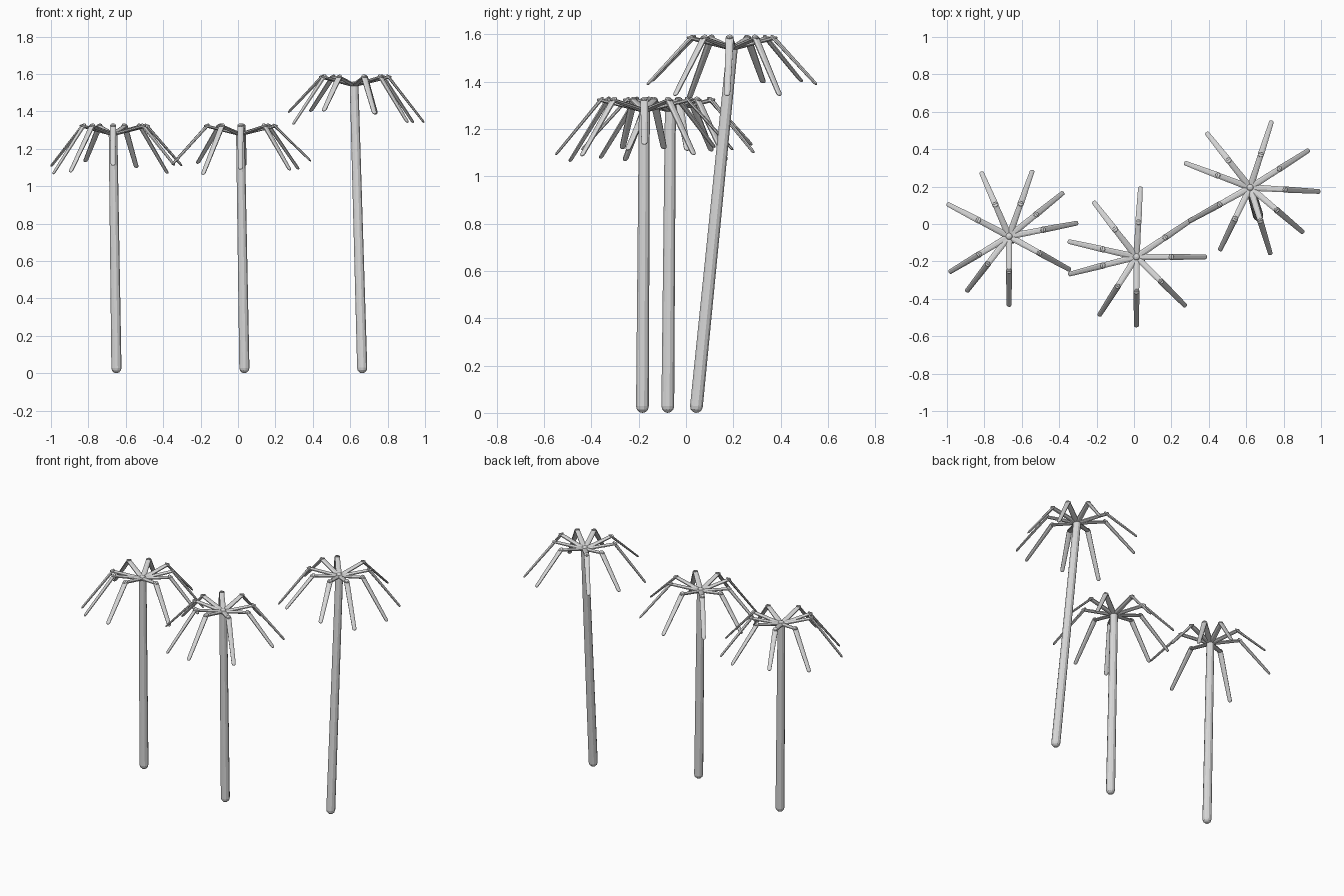
import bpy, bmesh, math
from mathutils import Vector

if "Cube" in bpy.data.objects:
    bpy.data.objects.remove(bpy.data.objects["Cube"])

grey = bpy.data.materials.new("light_grey")
grey.diffuse_color = (0.68, 0.68, 0.68, 1)
grey.use_nodes = True
grey.node_tree.nodes["Principled BSDF"].inputs["Base Color"].default_value = grey.diffuse_color


def add_capsule(bm, a, b, r0, r1, side, flat=1.0, sides=8):
    """Tapered rod with domed ends; flat squashes it across the side vector."""
    axis = (b - a).normalized()
    side = (side - axis * side.dot(axis)).normalized()
    up = side.cross(axis)
    dome = [math.radians(d) for d in (60, 30, 0)]
    profile = [(a - axis * r0 * math.sin(t), r0 * math.cos(t)) for t in dome]
    profile += [(b + axis * r1 * math.sin(t), r1 * math.cos(t)) for t in reversed(dome)]
    rings = []
    for centre, r in profile:
        ring = []
        for i in range(sides):
            t = 2 * math.pi * (i + 0.5) / sides
            ring.append(bm.verts.new(centre + side * r * math.cos(t) + up * r * flat * math.sin(t)))
        rings.append(ring)
    for lo, hi in zip(rings, rings[1:]):
        for i in range(sides):
            j = (i + 1) % sides
            bm.faces.new((lo[i], lo[j], hi[j], hi[i]))
    # Rounded poles
    for ring, pole in ((rings[0], a - axis * r0), (rings[-1], b + axis * r1)):
        p = bm.verts.new(pole)
        for i in range(sides):
            bm.faces.new((ring[i], ring[(i + 1) % sides], p))


def finish(bm, name):
    bmesh.ops.recalc_face_normals(bm, faces=bm.faces[:])
    mesh = bpy.data.meshes.new(name)
    bm.to_mesh(mesh)
    bm.free()
    mesh.materials.append(grey)
    bpy.context.collection.objects.link(bpy.data.objects.new(name, mesh))


def palm(label, base, top, fronds):
    # Leaning trunk
    bm = bmesh.new()
    add_capsule(bm, Vector(base), Vector(top), 0.028, 0.024, Vector((1, 0, 0)), sides=12)
    finish(bm, label + "_trunk")
    # Fronds: a rising inner rod and a drooping outer rod
    bm = bmesh.new()
    hub = Vector(top)
    for angle, tip_z in fronds:
        t = math.radians(angle)
        out = Vector((math.cos(t), math.sin(t), 0))
        side = Vector((-out.y, out.x, 0))
        joint = hub + out * 0.185 + Vector((0, 0, 0.046))
        tip = hub + out * 0.367
        tip.z = tip_z
        add_capsule(bm, hub + Vector((0, 0, 0.002)), joint, 0.019, 0.016, side, 0.5)
        add_capsule(bm, joint, tip, 0.018, 0.0135, side, 0.45)
    finish(bm, label + "_fronds")


# Each frond: heading in degrees, tip height
palm("left_palm", (-0.65, -0.077, 0.028), (-0.668, -0.066, 1.275),
     [(113.4, 1.14), (70.4, 1.108), (38.9, 1.078), (11, 1.118), (-28.8, 1.12),
      (-90, 1.12), (-127.6, 1.085), (-149, 1.075), (152.3, 1.115)])
palm("middle_palm", (0.034, -0.184, 0.028), (0.013, -0.176, 1.275),
     [(127.9, 1.13), (86.7, 1.12), (34, 1.10), (0, 1.143), (-45, 1.095),
      (-90, 1.10), (-122.5, 1.072), (-165.6, 1.125), (167.2, 1.125)])
palm("right_palm", (0.664, 0.044, 0.028), (0.621, 0.195, 1.537),
     [(128.5, 1.408), (72, 1.395), (32.5, 1.35), (-3.3, 1.35), (-40.3, 1.35),
      (-73, 1.395), (-115.8, 1.41), (-151, 1.34), (159.4, 1.403)])
